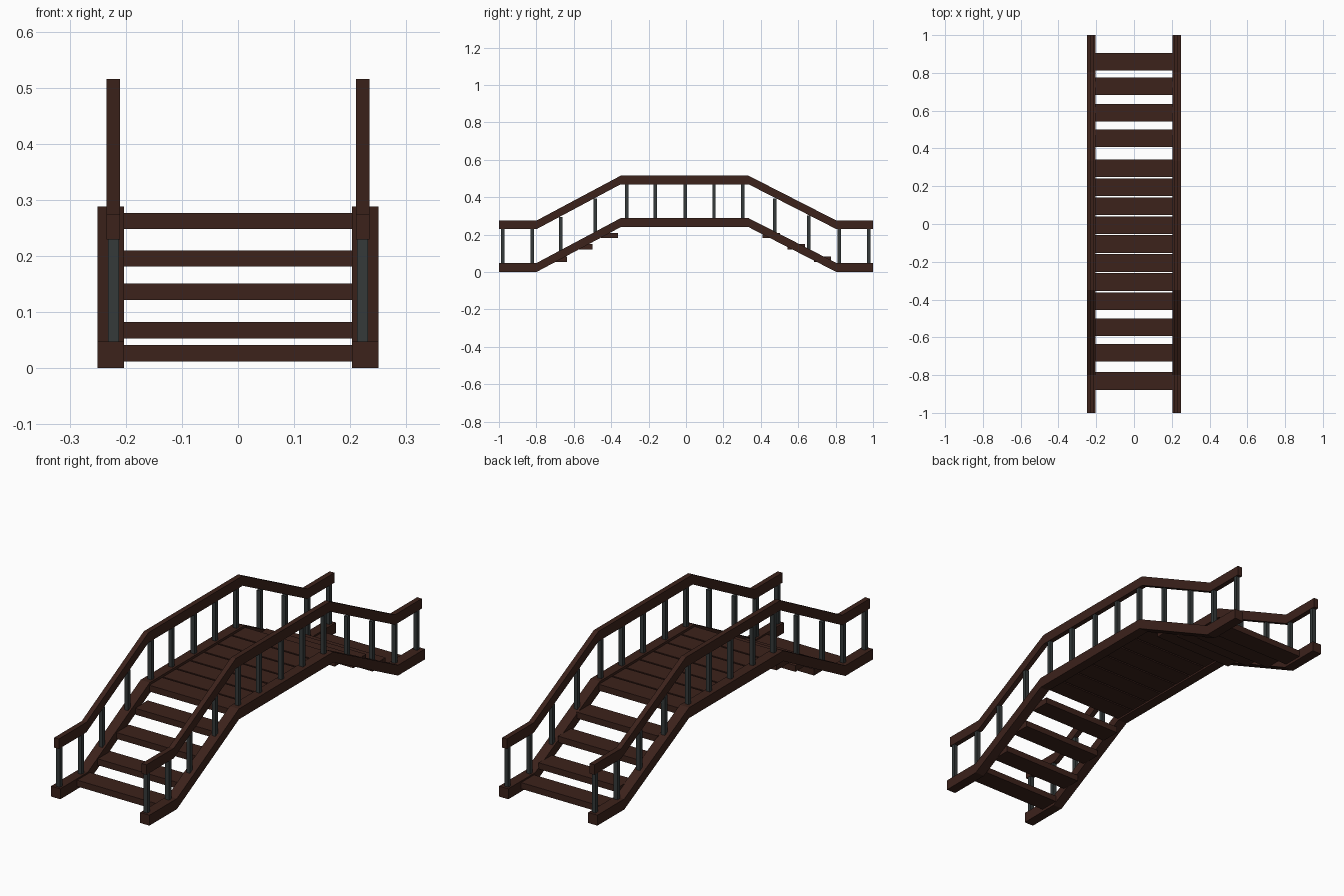
import bpy, bmesh

if "Cube" in bpy.data.objects:
    bpy.data.objects.remove(bpy.data.objects["Cube"])


def material(name, rgb):
    m = bpy.data.materials.new(name)
    m.diffuse_color = (*rgb, 1)
    m.use_nodes = True
    m.node_tree.nodes["Principled BSDF"].inputs["Base Color"].default_value = m.diffuse_color
    return m


wood = material("dark_wood", (0.045, 0.016, 0.011))
metal = material("dark_metal", (0.035, 0.042, 0.042))


def finish(name, bm, mat):
    bmesh.ops.recalc_face_normals(bm, faces=bm.faces[:])
    me = bpy.data.meshes.new(name)
    bm.to_mesh(me)
    bm.free()
    me.materials.append(mat)
    ob = bpy.data.objects.new(name, me)
    bpy.context.collection.objects.link(ob)
    return ob


def box(name, x, y, z, mat):
    bm = bmesh.new()
    for v in bmesh.ops.create_cube(bm, size=1)["verts"]:
        v.co = [a + (c + 0.5) * (b - a) for c, (a, b) in zip(v.co, (x, y, z))]
    return finish(name, bm, mat)


# Shared side path of the bridge: flat ends, ramps, flat middle
PATH = [(-1, 0), (-0.8, 0), (-0.35, 0.24), (0.335, 0.24), (0.805, 0), (1, 0)]


def height(y):
    for (y0, z0), (y1, z1) in zip(PATH, PATH[1:]):
        if y0 <= y <= y1:
            return z0 + (z1 - z0) * (y - y0) / (y1 - y0)


def beam(name, x0, x1, base, thick):
    bm = bmesh.new()
    pts = [(y, z + base) for y, z in PATH]
    pts += [(y, z + base + thick) for y, z in reversed(PATH)]
    face = bm.faces.new([bm.verts.new((x0, y, z)) for y, z in pts])
    ext = bmesh.ops.extrude_face_region(bm, geom=[face])["geom"]
    for v in ext:
        if isinstance(v, bmesh.types.BMVert):
            v.co.x = x1
    return finish(name, bm, wood)


POSTS = [-0.98, -0.823, -0.67, -0.485, -0.317, -0.165, -0.004,
         0.15, 0.303, 0.475, 0.656, 0.82, 0.978]
HALF = 0.009

# Stringers, handrails and balusters on both sides
for side, s in (("left", -1), ("right", 1)):
    beam(f"{side}_stringer", s * 0.203, s * 0.25, 0, 0.048)
    beam(f"{side}_handrail", s * 0.2105, s * 0.234, 0.229, 0.046)
    for i, y in enumerate(POSTS):
        lo = min(height(y - HALF), height(y + HALF))
        box(f"{side}_baluster_{i + 1}", sorted((s * 0.2125, s * 0.2315)),
            (y - HALF, y + HALF), (lo + 0.03, lo + 0.23), metal)

# Treads: steps up, level deck planks, steps down (centre y, bottom z)
treads = [(-0.831, 0.012), (-0.682, 0.053), (-0.546, 0.122), (-0.409, 0.181)]
treads += [(-0.307 + i * 0.1005, 0.248) for i in range(7)]
treads += [(0.455, 0.181), (0.59, 0.122), (0.73, 0.053), (0.86, 0.012)]
for i, (y, z) in enumerate(treads):
    box(f"tread_{i + 1}", (-0.206, 0.206), (y - 0.0465, y + 0.0465),
        (z, z + 0.029), wood)
